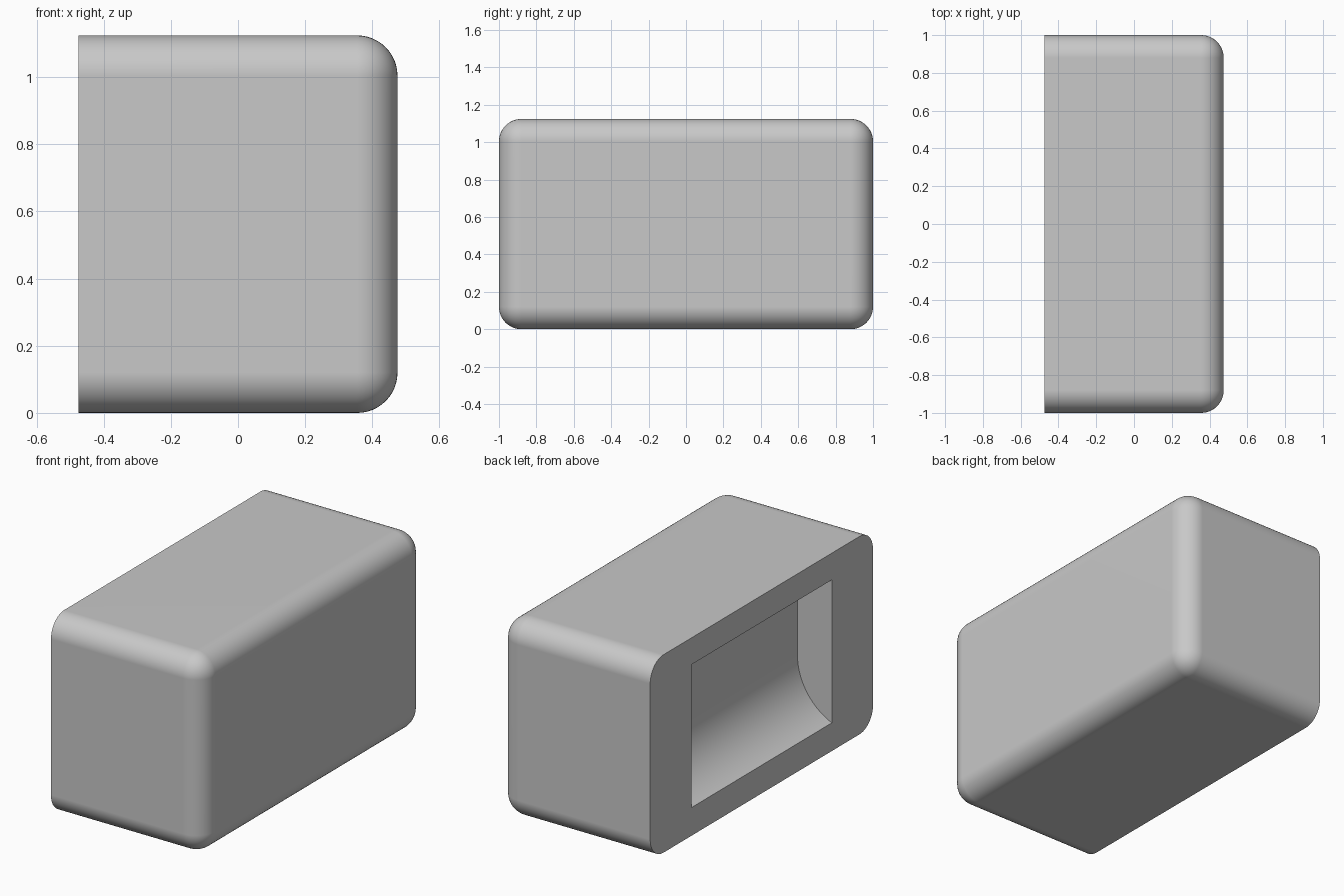
import bpy
import bmesh
import math

W, D, H = 0.95, 2.0, 1.124          # overall size
RADIUS = 0.12                       # rounding of the outer edges
BACK = -W / 2                       # flat side holding the pocket

if "Cube" in bpy.data.objects:
    bpy.data.objects.remove(bpy.data.objects["Cube"], do_unlink=True)

grey = bpy.data.materials.new("plain_grey")
grey.use_nodes = True
colour = (0.58, 0.58, 0.58, 1)
grey.diffuse_color = colour
grey.node_tree.nodes["Principled BSDF"].inputs["Base Color"].default_value = colour


def make_object(name, bm):
    bmesh.ops.recalc_face_normals(bm, faces=bm.faces)
    mesh = bpy.data.meshes.new(name)
    bm.to_mesh(mesh)
    bm.free()
    mesh.materials.append(grey)
    obj = bpy.data.objects.new(name, mesh)
    bpy.context.collection.objects.link(obj)
    return obj


# Housing: block rounded everywhere except around the flat side
bm = bmesh.new()
bmesh.ops.create_cube(bm, size=1)
for v in bm.verts:
    v.co = (v.co.x * W, v.co.y * D, (v.co.z + 0.5) * H)
rounded = [e for e in bm.edges if any(v.co.x > 0 for v in e.verts)]
bmesh.ops.bevel(bm, geom=rounded, offset=RADIUS, segments=12,
                profile=0.5, affect='EDGES')
housing = make_object("housing", bm)

# Pocket cutter: scooped floor rising in an arc to an upright inner wall
depth, low, high, half = 0.216, 0.16, 0.972, 0.63
scoop = 0.36
start = math.acos((scoop - depth) / scoop)
rise = scoop * math.sin(start)
steps = 20
profile = [(BACK - 0.1, high), (BACK - 0.1, low)]
for i in range(steps + 1):
    a = start * (1 - i / steps)
    profile.append((BACK + depth - scoop + scoop * math.cos(a),
                    low + rise - scoop * math.sin(a)))
profile.append((BACK + depth, high))

bm = bmesh.new()
face = bm.faces.new([bm.verts.new((x, -half, z)) for x, z in profile])
side = bmesh.ops.extrude_face_region(bm, geom=[face])["geom"]
bmesh.ops.translate(bm, vec=(0, 2 * half, 0),
                    verts=[g for g in side if isinstance(g, bmesh.types.BMVert)])
cutter = make_object("pocket_cutter", bm)
cutter.hide_render = True

# Cut the pocket, then shade the curves smoothly
bpy.ops.object.select_all(action='DESELECT')
housing.select_set(True)
bpy.context.view_layer.objects.active = housing
cut = housing.modifiers.new("pocket", 'BOOLEAN')
cut.operation = 'DIFFERENCE'
cut.solver = 'EXACT'
cut.object = cutter
bpy.ops.object.modifier_apply(modifier=cut.name)
bpy.data.objects.remove(cutter, do_unlink=True)

bpy.ops.object.shade_smooth_by_angle(angle=math.radians(20))
normals = housing.modifiers.new("even_shading", 'WEIGHTED_NORMAL')
normals.keep_sharp = True
